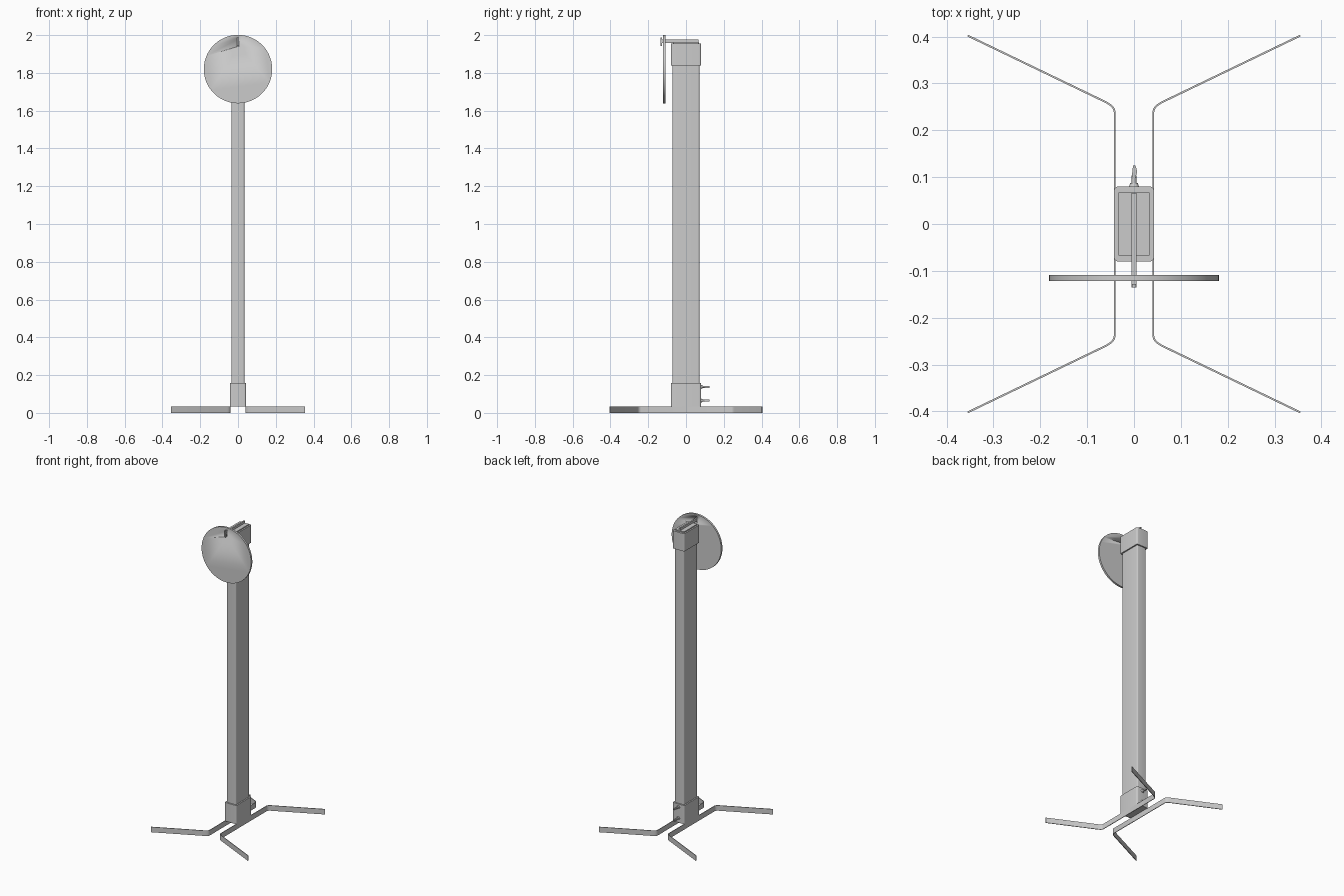
import bpy, bmesh, math
from mathutils import Vector

old = bpy.data.objects.get("Cube")
if old:
    bpy.data.objects.remove(old, do_unlink=True)

grey = bpy.data.materials.new("grey metal")
grey.use_nodes = True
colour = (0.6, 0.6, 0.6, 1)
grey.diffuse_color = colour
grey.node_tree.nodes["Principled BSDF"].inputs["Base Color"].default_value = colour


def finish(name, bm):
    bmesh.ops.recalc_face_normals(bm, faces=bm.faces)
    mesh = bpy.data.meshes.new(name)
    bm.to_mesh(mesh)
    bm.free()
    mesh.materials.append(grey)
    ob = bpy.data.objects.new(name, mesh)
    bpy.context.collection.objects.link(ob)
    bpy.ops.object.select_all(action='DESELECT')
    bpy.context.view_layer.objects.active = ob
    ob.select_set(True)
    bpy.ops.object.shade_smooth_by_angle(angle=math.radians(35))
    return ob


def prism(name, outline, z0, z1):
    bm = bmesh.new()
    face = bm.faces.new([bm.verts.new((x, y, z0)) for x, y in outline])
    top = bmesh.ops.extrude_face_region(bm, geom=[face])["geom"]
    verts = [v for v in top if isinstance(v, bmesh.types.BMVert)]
    bmesh.ops.translate(bm, verts=verts, vec=(0, 0, z1 - z0))
    return finish(name, bm)


def rounded_rect(hx, hy, r, steps=5):
    pts = []
    for k, (sx, sy) in enumerate([(1, 1), (-1, 1), (-1, -1), (1, -1)]):
        for i in range(steps + 1):
            a = math.pi / 2 * (k + i / steps)
            pts.append((sx * (hx - r) + r * math.cos(a), sy * (hy - r) + r * math.sin(a)))
    return pts


def box(name, x, y, z):
    return prism(name, [(x[0], y[0]), (x[1], y[0]), (x[1], y[1]), (x[0], y[1])], *z)


def rod(name, start, end, r, sides=24, r2=None):
    a, b = Vector(start), Vector(end)
    bm = bmesh.new()
    bmesh.ops.create_cone(bm, cap_ends=True, segments=sides, radius1=r,
                          radius2=r if r2 is None else r2, depth=(b - a).length)
    turn = (b - a).to_track_quat('Z', 'Y').to_matrix()
    bmesh.ops.rotate(bm, verts=bm.verts, matrix=turn)
    bmesh.ops.translate(bm, verts=bm.verts, vec=(a + b) / 2)
    return finish(name, bm)


# Column with its collars
prism("column", rounded_rect(0.034, 0.071, 0.008), 0.035, 1.95)
prism("bottom_collar", rounded_rect(0.043, 0.08, 0.01), 0.035, 0.158)
prism("top_collar", rounded_rect(0.043, 0.08, 0.01), 1.838, 1.955)
prism("top_cap", rounded_rect(0.034, 0.068, 0.004), 1.955, 1.962)

# Bent flat-strip feet
def foot(name, side):
    path = [(0.041, 0), (0.041, 0.238), (0.043, 0.246), (0.049, 0.253), (0.058, 0.259), (0.355, 0.402)]
    path = [(x, -y) for x, y in reversed(path[1:])] + path
    pts = [Vector(p) for p in path]
    edges = [], []
    for i, p in enumerate(pts):
        t = (pts[min(i + 1, len(pts) - 1)] - pts[max(i - 1, 0)]).normalized()
        n = Vector((-t.y, t.x)) * 0.002
        edges[0].append(p + n)
        edges[1].append(p - n)
    outline = [(side * p.x, p.y) for p in edges[0] + edges[1][::-1]]
    return prism(name, outline, 0, 0.035)

foot("left_foot", 1)
foot("right_foot", -1)

# Hanging disc with a slot near its rim
disc = rod("disc", (0, -0.122, 1.82), (0, -0.109, 1.82), 0.181, 96)
cutter = box("slot_cutter", (-0.004, 0.004), (-0.2, -0.05), (1.94, 1.985))
cutter.hide_render = True
cutter.hide_viewport = True
cut = disc.modifiers.new("slot", 'BOOLEAN')
cut.operation = 'DIFFERENCE'
cut.object = cutter

# Hanger bar with an upturned end
box("hanger_bar", (-0.005, 0.005), (-0.136, 0.066), (1.958, 1.977))
box("hanger_lip", (-0.004, 0.004), (-0.136, -0.128), (1.943, 1.987))

# Wing screws at the back of the bottom collar
for name, z in (("lower", 0.065), ("upper", 0.138)):
    rod(name + "_screw_boss", (0, 0.079, z), (0, 0.087, z), 0.011, 24, 0.008)
    rod(name + "_screw_shaft", (0, 0.085, z), (0, 0.104, z), 0.005, 16)
    prism(name + "_screw_wing", [(-0.005, 0.098), (0.003, 0.098), (0.007, 0.112),
                                 (0.003, 0.125), (-0.002, 0.125)], z - 0.005, z + 0.005)
